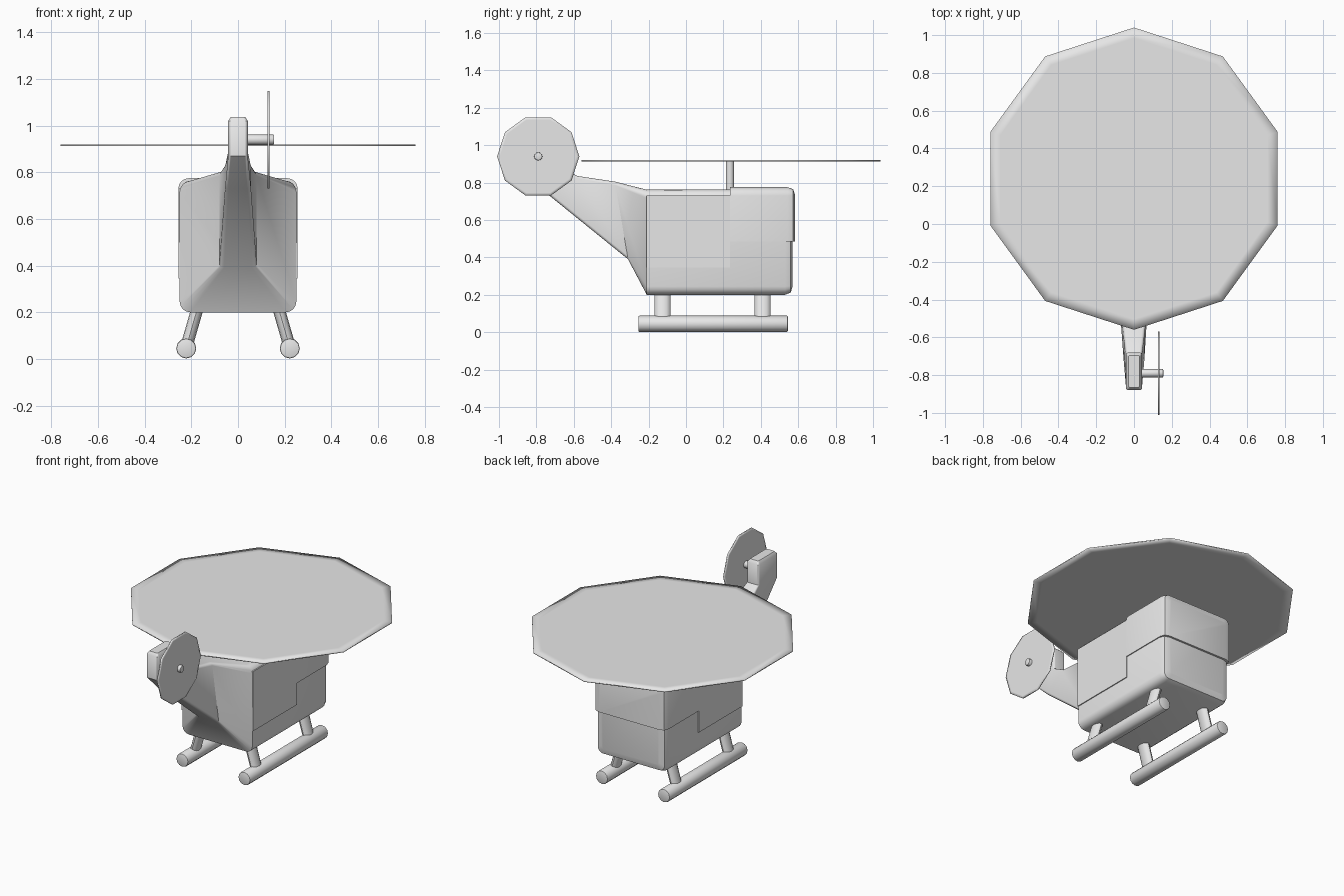
import bpy, bmesh, math
from mathutils import Vector

cube = bpy.data.objects.get("Cube")
if cube:
    bpy.data.objects.remove(cube)

grey = bpy.data.materials.new("light_grey")
grey.use_nodes = True
grey.diffuse_color = (0.8, 0.8, 0.8, 1)
grey.node_tree.nodes["Principled BSDF"].inputs["Base Color"].default_value = (0.8, 0.8, 0.8, 1)


def finish(bm, name, angle=40):
    bmesh.ops.recalc_face_normals(bm, faces=bm.faces)
    mesh = bpy.data.meshes.new(name)
    bm.to_mesh(mesh)
    bm.free()
    mesh.materials.append(grey)
    obj = bpy.data.objects.new(name, mesh)
    bpy.context.collection.objects.link(obj)
    bpy.ops.object.select_all(action='DESELECT')
    obj.select_set(True)
    bpy.context.view_layer.objects.active = obj
    bpy.ops.object.shade_smooth_by_angle(angle=math.radians(angle))
    return obj


def ring(bm, low, high, w, r, steps=4):
    """Rounded rectangle of half width w between two (y, z) points."""
    a, b = Vector((0, *low)), Vector((0, *high))
    length = (b - a).length
    up = (b - a) / length
    verts = []
    corners = [(w - r, r), (w - r, length - r), (r - w, length - r), (r - w, r)]
    for k, (cx, cv) in enumerate(corners):
        for i in range(steps + 1):
            t = math.pi / 2 * (k - 1 + i / steps)
            p = a + up * (cv + r * math.sin(t))
            p.x = cx + r * math.cos(t)
            verts.append(bm.verts.new(p))
    return verts


def loft(sections):
    bm = bmesh.new()
    rings = [ring(bm, *s) for s in sections]
    for a, b in zip(rings, rings[1:]):
        for i in range(len(a)):
            j = (i + 1) % len(a)
            bm.faces.new((a[i], a[j], b[j], b[i]))
    bm.faces.new(rings[0])
    bm.faces.new(rings[-1])
    return bm


def rod(name, start, end, rx, ry=None, sides=12, rim=0):
    """Cylinder between two points; rim rounds the end edges."""
    a, b = Vector(start), Vector(end)
    d = b - a
    bm = bmesh.new()
    bmesh.ops.create_cone(bm, cap_ends=True, segments=sides, radius1=1, radius2=1, depth=d.length)
    bmesh.ops.scale(bm, vec=(rx, ry or rx, 1), verts=bm.verts)
    if rim:
        edges = [e for e in bm.edges if abs(e.verts[0].co.z - e.verts[1].co.z) < 1e-5]
        bmesh.ops.bevel(bm, geom=edges, offset=rim, segments=2, profile=0.5, affect='EDGES')
    rot = Vector((0, 0, 1)).rotation_difference(d).to_matrix()
    for v in bm.verts:
        v.co = rot @ v.co + (a + b) / 2
    return finish(bm, name)


def rotor(name, centre, radius, axis, first):
    """Thin ten-sided disc with a softly shaded rim."""
    bm = bmesh.new()
    bmesh.ops.create_cone(bm, cap_ends=True, segments=10, radius1=radius, radius2=radius, depth=0.008)
    caps = [f for f in bm.faces if len(f.verts) == 10]
    bmesh.ops.inset_individual(bm, faces=caps, thickness=radius * 0.07)
    turn = Vector((0, 0, 1)).rotation_difference(Vector(axis)).to_matrix()
    c, s = math.cos(first), math.sin(first)
    for v in bm.verts:
        x, y, z = v.co
        v.co = turn @ Vector((c * x - s * y, s * x + c * y, z)) + Vector(centre)
    return finish(bm, name, 180)


# Cabin, tail boom and upright fin as one skin
finish(loft([
    ((0.57, 0.245), (0.57, 0.72), 0.205, 0.02),
    ((0.56, 0.212), (0.56, 0.752), 0.238, 0.035),
    ((0.53, 0.2), (0.53, 0.765), 0.25, 0.045),
    ((-0.21, 0.2), (-0.21, 0.762), 0.25, 0.045),
    ((-0.31, 0.39), (-0.38, 0.805), 0.08, 0.02),
    ((-0.73, 0.73), (-0.58, 0.835), 0.055, 0.015),
    ((-0.88, 0.87), (-0.68, 0.89), 0.042, 0.012),
    ((-0.88, 1.02), (-0.68, 1.02), 0.042, 0.012),
    ((-0.865, 1.038), (-0.695, 1.038), 0.03, 0.01),
]), "cabin_and_tail")

# Raised hood around the upper end of the cabin
hood = loft([
    ((0.583, 0.24), (0.583, 0.735), 0.215, 0.02),
    ((0.573, 0.21), (0.573, 0.765), 0.245, 0.035),
    ((0.543, 0.2), (0.543, 0.775), 0.256, 0.045),
    ((0.235, 0.2), (0.235, 0.775), 0.256, 0.045),
])
cut = bmesh.ops.bisect_plane(hood, geom=hood.verts[:] + hood.edges[:] + hood.faces[:],
                             plane_co=(0, 0, 0.485), plane_no=(0, 0, 1), clear_inner=True)
bmesh.ops.holes_fill(hood, edges=[e for e in hood.edges if e.is_boundary], sides=0)
finish(hood, "hood")

for side, label in ((1, "left"), (-1, "right")):
    # Door plate
    bm = bmesh.new()
    bmesh.ops.create_cube(bm, size=1)
    bmesh.ops.scale(bm, vec=(0.008, 0.445, 0.385), verts=bm.verts)
    bmesh.ops.translate(bm, vec=(side * 0.252, 0.0125, 0.5375), verts=bm.verts)
    finish(bm, label + "_door")
    # Skid and its struts
    rod(label + "_skid", (side * 0.222, -0.255, 0.045), (side * 0.222, 0.545, 0.045), 0.043, rim=0.006)
    for y, place in ((-0.125, "front"), (0.41, "rear")):
        rod(f"{label}_{place}_strut", (side * 0.222, y, 0.05), (side * 0.17, y, 0.23), 0.026, 0.043)

# Main rotor and mast
rod("mast", (0, 0.235, 0.72), (0, 0.235, 0.914), 0.022)
rotor("main_rotor", (0, 0.24, 0.916), 0.8, (0, 0, 1), 0)

# Tail rotor and axle
rod("tail_axle", (0.02, -0.79, 0.94), (0.155, -0.79, 0.94), 0.022, rim=0.004)
rotor("tail_rotor", (0.13, -0.79, 0.94), 0.22, (1, 0, 0), 0)
